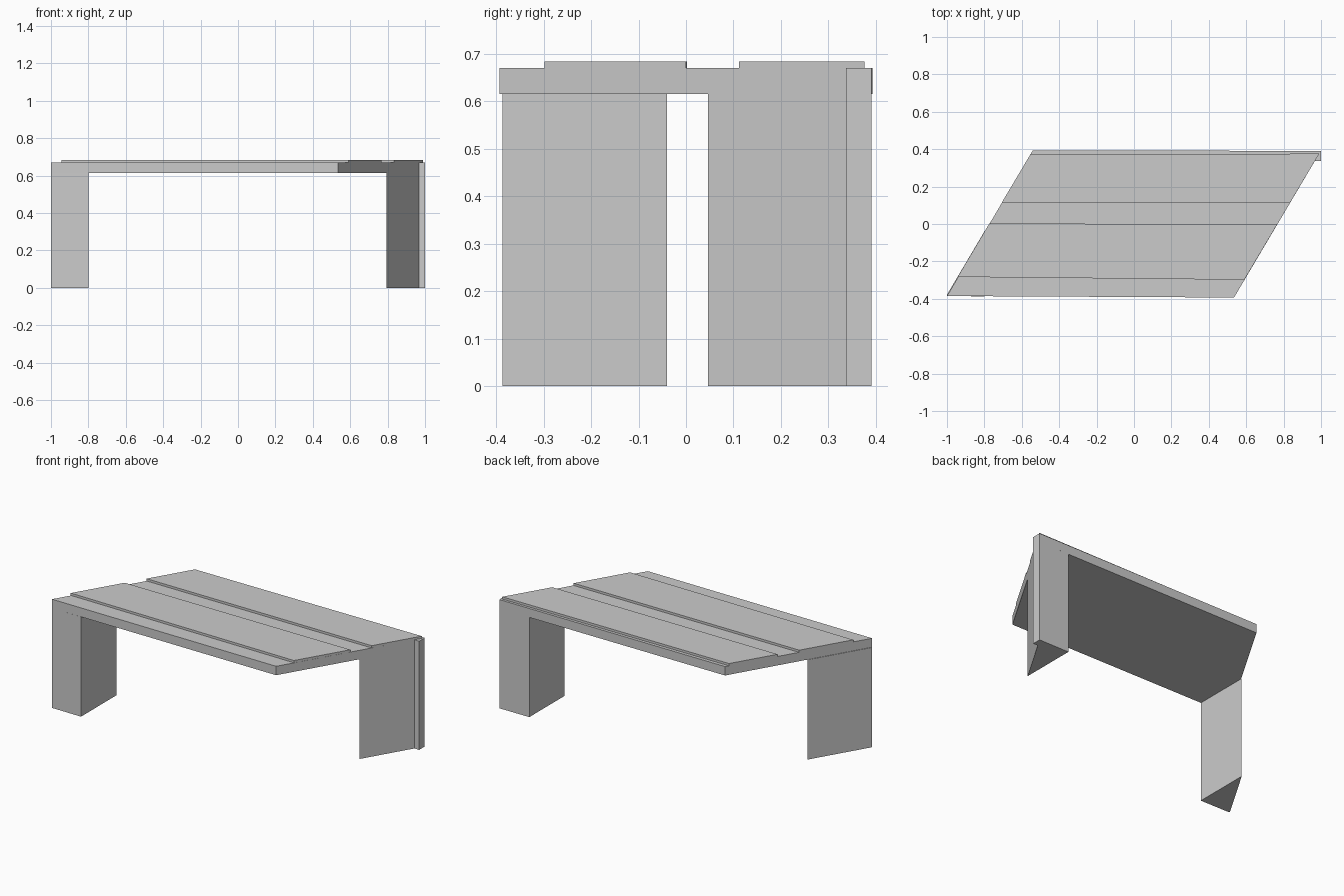
import bpy, bmesh

if "Cube" in bpy.data.objects:
    bpy.data.objects.remove(bpy.data.objects["Cube"])

BOTTOM, DECK, RAISED = 0.615, 0.67, 0.684


def prism(name, outline, z0, z1):
    """Vertical extrusion of a counter-clockwise plan outline."""
    bm = bmesh.new()
    base = bm.faces.new([bm.verts.new((x, y, z0)) for x, y in outline])
    ext = bmesh.ops.extrude_face_region(bm, geom=[base], use_keep_orig=True)
    verts = [g for g in ext["geom"] if isinstance(g, bmesh.types.BMVert)]
    bmesh.ops.translate(bm, verts=verts, vec=(0, 0, z1 - z0))
    bmesh.ops.recalc_face_normals(bm, faces=bm.faces)
    mesh = bpy.data.meshes.new(name)
    bm.to_mesh(mesh)
    bm.free()
    obj = bpy.data.objects.new(name, mesh)
    bpy.context.collection.objects.link(obj)
    return obj


def left_x(y):
    return -0.775 + y * 0.594


def right_x(y):
    return 0.767 + y * 0.594


# Skewed table top with the small square corner at the back right
prism("table_top", [(-1, -0.385), (0.535, -0.393), (right_x(0.337), 0.337),
                    (1, 0.337), (1, 0.391), (left_x(0.393), 0.393)], BOTTOM, DECK)

# Raised boards: front edge y and back edge y, each at the left and right end
boards = {"front_board": (-0.283, -0.298, 0.002, 0.0),
          "back_board": (0.116, 0.112, 0.372, 0.376)}
for name, (fl, fr, bl, br) in boards.items():
    prism(name, [(left_x(fl), fl), (right_x(fr), fr),
                 (right_x(br), br), (left_x(bl), bl)], DECK, RAISED)

# Triangular legs under the two sharp corners
prism("left_leg", [(-1, -0.385), (-0.8, -0.387), (-0.8, -0.04), (-1, -0.378)], 0, BOTTOM)
prism("right_leg", [(0.795, 0.391), (0.795, 0.046), (right_x(0.337), 0.337),
                    (1, 0.337), (1, 0.391)], 0, BOTTOM)
